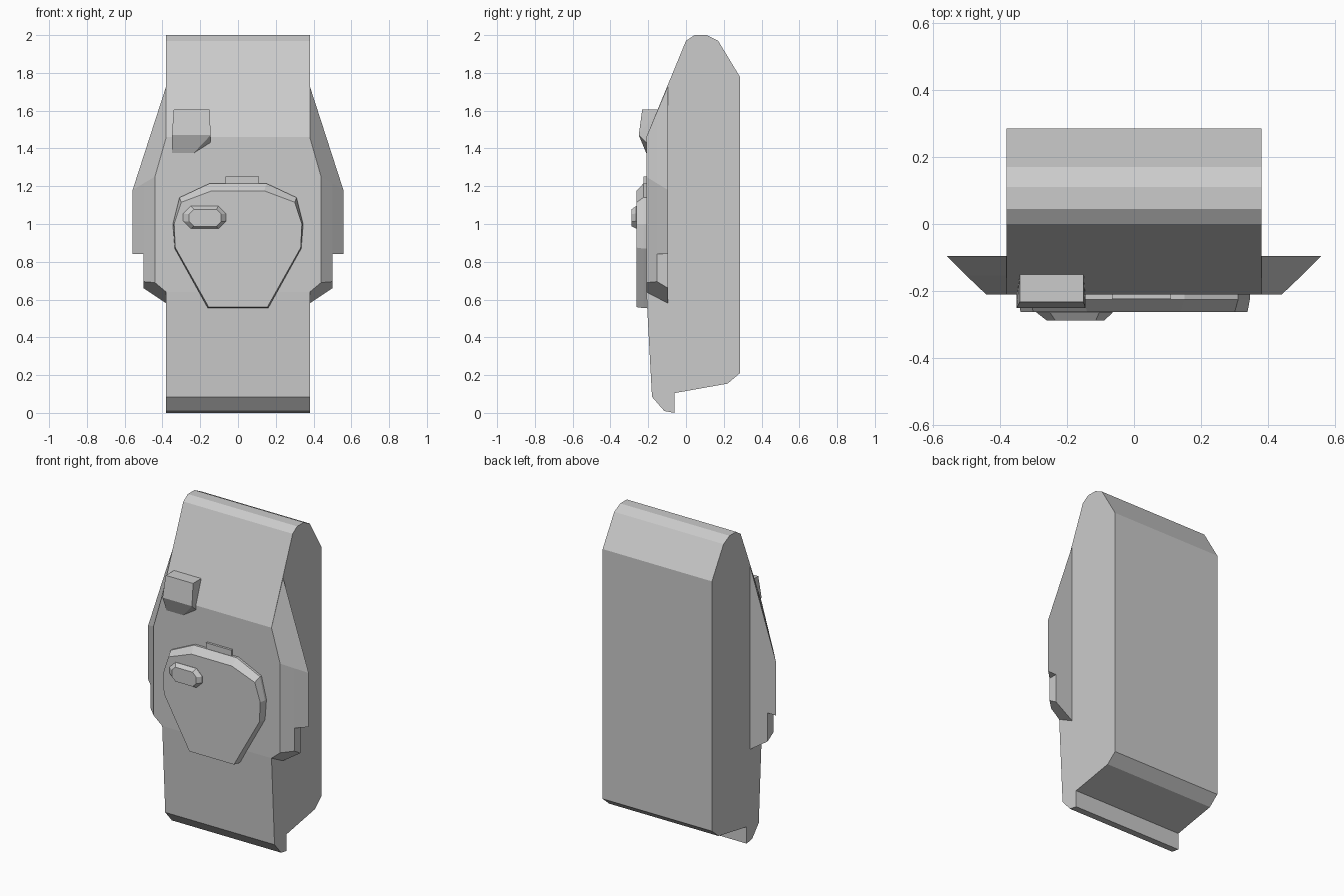
import bpy, bmesh

if "Cube" in bpy.data.objects:
    bpy.data.objects.remove(bpy.data.objects["Cube"])


def finish(name, bm):
    bmesh.ops.remove_doubles(bm, verts=bm.verts, dist=0.0005)
    bmesh.ops.recalc_face_normals(bm, faces=bm.faces)
    mesh = bpy.data.meshes.new(name)
    bm.to_mesh(mesh)
    bm.free()
    obj = bpy.data.objects.new(name, mesh)
    bpy.context.collection.objects.link(obj)
    return obj


def loft(name, rings, closed=True, caps=(True, True)):
    """Skin a stack of equal-length point rings."""
    bm = bmesh.new()
    rows = [[bm.verts.new(p) for p in ring] for ring in rings]
    n = len(rows[0])
    for a, b in zip(rows, rows[1:]):
        for i in range(n if closed else n - 1):
            j = (i + 1) % n
            bm.faces.new((a[i], a[j], b[j], b[i]))
    if caps[0]:
        bm.faces.new(rows[0])
    if caps[1]:
        bm.faces.new(rows[-1])
    return finish(name, bm)


def hull(name, points):
    bm = bmesh.new()
    for p in points:
        bm.verts.new(p)
    bmesh.ops.convex_hull(bm, input=bm.verts)
    bmesh.ops.dissolve_limit(bm, angle_limit=0.02, verts=bm.verts, edges=bm.edges)
    return finish(name, bm)


def mirrored(half):
    """Full (x, z) outline from its right half, bottom to top."""
    return half + [(-x, z) for x, z in reversed(half)]


def ring_y(outline, y):
    return [(x, y, z) for x, z in outline]


# Main body: side profile extruded across x
profile = [(0, 1.97), (0.045, 2), (0.11, 2), (0.17, 1.97), (0.285, 1.78),
           (0.285, 0.21), (0.22, 0.155), (-0.06, 0.105), (-0.06, 0),
           (-0.115, 0.01), (-0.18, 0.085), (-0.21, 0.64), (-0.21, 1.46)]
loft("main_body", [[(x, y, z) for y, z in profile] for x in (-0.38, 0.38)])

# Side fairings: stepped loft from bottom to top, open against the body
F, M, B = -0.21, -0.153, -0.095
fairing = [
    [(0.38, F, 0.64), (0.44, F, 0.69), (0.5, M, 0.695), (0.5, B, 0.66), (0.38, B, 0.58)],
    [(0.38, F, 0.84), (0.44, F, 0.84), (0.5, M, 0.84), (0.5, B, 0.84), (0.38, B, 0.84)],
    [(0.38, F, 0.84), (0.44, F, 0.84), (0.5, M, 0.84), (0.558, B, 0.84), (0.38, B, 0.84)],
    [(0.38, F, 1.25), (0.44, F, 1.25), (0.5, M, 1.215), (0.558, B, 1.18), (0.38, B, 1.18)],
    [(0.38, F, 1.46), (0.38, F, 1.46), (0.38, M, 1.595), (0.38, B, 1.73), (0.38, B, 1.73)],
]
for side, s in (("right", 1), ("left", -1)):
    loft("side_fairing_" + side,
         [[(s * x, y, z) for x, y, z in r] for r in fairing],
         closed=False, caps=(True, False))

# Front hatch: faceted plate with a sloped upper rim
outer = mirrored([(0.16, 0.555), (0.335, 0.87), (0.345, 1.0), (0.31, 1.14), (0.15, 1.215)])
inner = mirrored([(0.155, 0.56), (0.332, 0.875), (0.338, 1.0), (0.3, 1.115), (0.14, 1.175)])
loft("hatch", [ring_y(outer, -0.205), ring_y(outer, -0.225), ring_y(inner, -0.262)])

# Hinge block above the hatch
hull("hatch_hinge", [(x, y, z) for x in (-0.065, 0.11) for y in (-0.2, -0.224)
                     for z in (1.195, 1.252)])


# Hatch handle: bevelled elongated octagon
def octagon(cx, cz, w, h, c):
    return [(cx + x, cz + z) for x, z in
            mirrored([(w - c, -h), (w, -h + c), (w, h - c), (w - c, h)])]


loft("hatch_handle", [ring_y(octagon(-0.177, 1.035, 0.113, 0.06, 0.04), -0.255),
                      ring_y(octagon(-0.177, 1.035, 0.113, 0.06, 0.04), -0.264),
                      ring_y(octagon(-0.174, 1.033, 0.085, 0.045, 0.025), -0.288)])

# Upper sensor box on the slanted front
hull("sensor_box", [(-0.34, -0.15, 1.605), (-0.15, -0.15, 1.605),
                    (-0.34, -0.232, 1.605), (-0.15, -0.232, 1.605),
                    (-0.35, -0.25, 1.47), (-0.145, -0.25, 1.47),
                    (-0.35, -0.208, 1.37), (-0.24, -0.208, 1.37), (-0.145, -0.208, 1.43),
                    (-0.345, -0.19, 1.38), (-0.15, -0.19, 1.44)])
